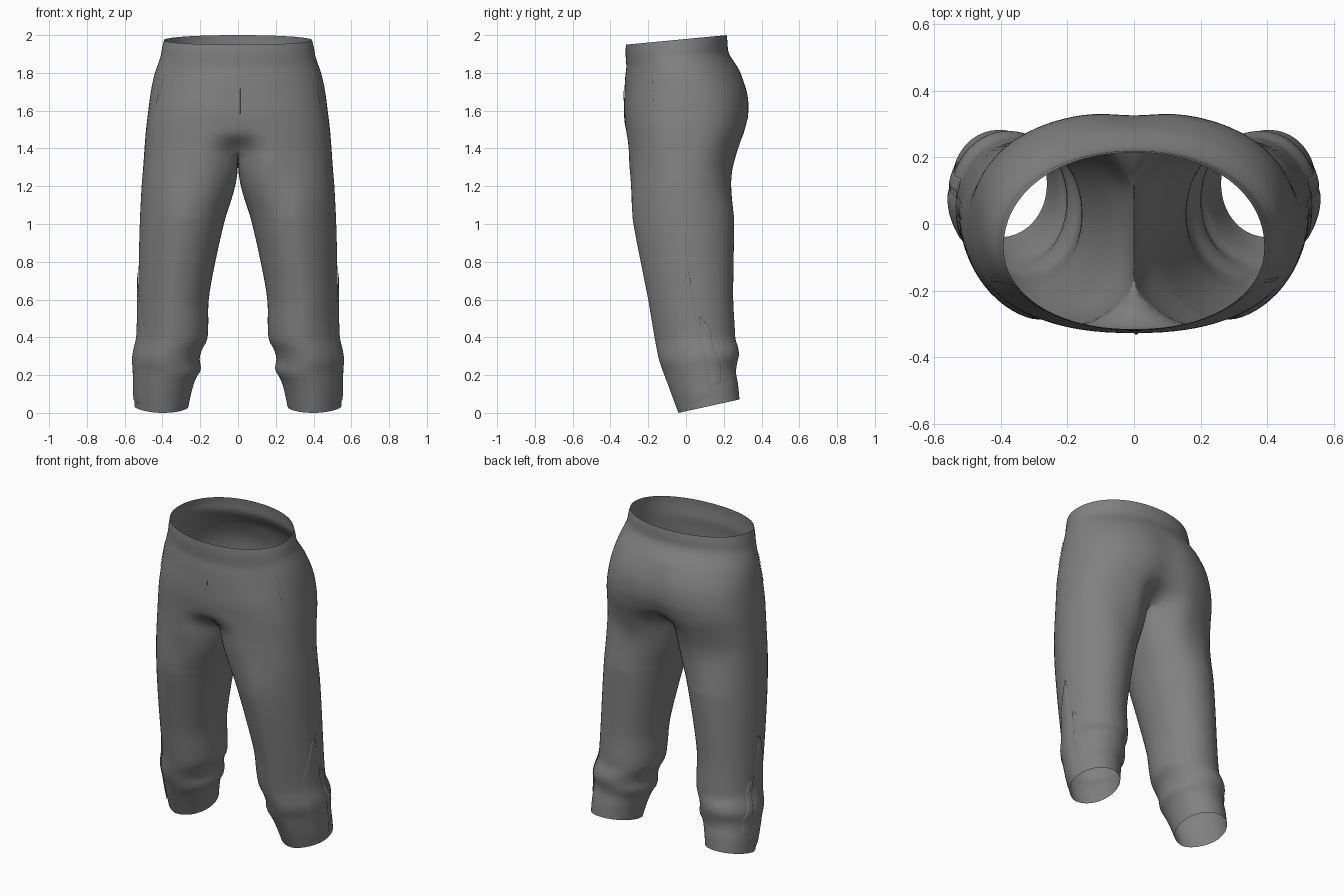
import bpy
import bmesh
import math
from mathutils import Vector
from mathutils.bvhtree import BVHTree

if "Cube" in bpy.data.objects:
    bpy.data.objects.remove(bpy.data.objects["Cube"])

OUTER, INNER = 48, 14          # points round the outside and inside of a leg
CROTCH, BLEND_END = 1.39, 1.0  # heights where the legs split and become round

# height, half width, y of widest point, front y, back y
TORSO = [(.95, .522, 0, -.285, .255), (1.2, .51, 0, -.31, .255), (1.3, .502, 0, -.318, .265),
         (1.4, .495, 0, -.32, .292), (1.5, .487, 0, -.324, .324), (1.6, .475, 0, -.328, .338),
         (1.7, .462, -.01, -.326, .33), (1.8, .443, -.03, -.322, .29),
         (1.87, .422, -.05, -.316, .245), (1.91, .410, -.06, -.318, .224),
         (1.96, .402, -.065, -.32, .22), (2.0, .392, -.07, -.318, .215)]
# height, inner x, outer x, front y, back y
LEG = [(0, .262, .548, -.04, .283), (.1, .243, .55, -.075, .275), (.17, .222, .55, -.10, .265),
       (.215, .197, .551, -.117, .268), (.28, .203, .555, -.14, .28), (.33, .19, .547, -.152, .275),
       (.38, .165, .535, -.162, .262), (.45, .158, .53, -.175, .258), (.6, .155, .528, -.20, .25),
       (.8, .12, .525, -.24, .252), (1.0, .075, .52, -.278, .255), (1.2, .024, .51, -.308, .255),
       (1.33, 0, .498, -.318, .268), (1.5, 0, .485, -.324, .31)]


def smooth(t):
    t = max(0, min(1, t))
    return t * t * (3 - 2 * t)


def sample(table, z):
    """Smooth curve through the rows of a table."""
    z = max(table[0][0], min(table[-1][0], z))
    i = next(k for k in range(len(table) - 1) if z <= table[k + 1][0])
    p, q = table[i], table[i + 1]
    a, b = table[max(i - 1, 0)], table[min(i + 2, len(table) - 1)]
    h = q[0] - p[0]
    t = (z - p[0]) / h
    out = []
    for c in range(1, 5):
        m0 = (q[c] - a[c]) / (q[0] - a[0]) * h
        m1 = (b[c] - p[c]) / (b[0] - p[0]) * h
        out.append((2*t**3 - 3*t*t + 1) * p[c] + (t**3 - 2*t*t + t) * m0
                   + (3*t*t - 2*t**3) * q[c] + (t**3 - t*t) * m1)
    return out


def power(v, n):
    return math.copysign(abs(v) ** (2 / n), v)


def torso_point(s, z):
    """s runs 0 to 1 from front centre, round the side, to back centre."""
    a, yc, yf, yb = sample(TORSO, z)
    ang = math.pi * (s - .5)
    n = 2.1 + .35 * smooth((1.85 - z) / .35)
    x = 0 if s in (0, 1) else a * power(math.cos(ang), n)
    sn = power(math.sin(ang), n)
    y = yc + sn * ((yb - yc) if sn > 0 else (yc - yf))
    # the centre seam turns under at the front and forms a cleft at the back
    dip = math.exp(-(x / .09) ** 2)
    zc = max(z, CROTCH)
    if sn > 0:
        y -= dip * (.012 * smooth((1.85 - zc) / .15) + .03 * smooth((1.62 - zc) / .2)
                    + .10 * smooth((1.50 - zc) / .13))
    else:
        y += dip * (.012 * smooth((1.56 - zc) / .12) + .10 * smooth((1.49 - zc) / .12))
    return Vector((x, y, z))


def leg_point(ang, z):
    xi, xo, yf, yb = sample(LEG, z)
    cx, cy = (xi + xo) / 2, (yf + yb) / 2
    c, s = math.cos(ang), math.sin(ang)
    # the front outer quarter is flatter, which gives the leg its front crease
    n = 1.7 if c > 0 and s < 0 else 2.05
    return Vector((cx + (xo - xi) / 2 * power(c, n), cy + (yb - yf) / 2 * power(s, n), z))


def tilt(p):
    """Raise the waist and hem towards the back."""
    q = p.copy()
    q.z += smooth((p.z - 1.6) / .4) * (p.y - .215) * .095
    q.z += max(0, 1 - p.z / .45) * (p.y + .04) * .22
    return q


# ---- half of the trousers ----
bm = bmesh.new()
torso_rings = []
for k in range(33):
    z = 2 - (2 - CROTCH) * k / 32
    torso_rings.append([bm.verts.new(tilt(torso_point(j / OUTER, z))) for j in range(OUTER + 1)])
for r0, r1 in zip(torso_rings, torso_rings[1:]):
    for j in range(OUTER):
        bm.faces.new((r0[j], r1[j], r1[j + 1], r0[j + 1]))

# crotch seam from back centre, underneath, to front centre
front_y, back_y = torso_point(0, CROTCH).y, torso_point(1, CROTCH).y
seam = []
for j in range(1, INNER):
    s = j / INNER
    seam.append(Vector((0, back_y + (front_y - back_y) * s,
                        CROTCH - .055 * math.sin(math.pi * s))))
ring = torso_rings[-1] + [bm.verts.new(p) for p in seam]
total = OUTER + INNER
spread = math.radians(145)


def leg_angle(j):
    if j <= OUTER:
        return -spread + 2 * spread * j / OUTER
    return spread + (2 * math.pi - 2 * spread) * (j - OUTER) / INNER


def blend_point(j, t):
    top = CROTCH if j <= OUTER else seam[j - OUTER - 1].z
    z = top + (BLEND_END - top) * t
    if j <= OUTER:
        base = torso_point(j / OUTER, z)
    else:
        base = seam[j - OUTER - 1].copy()
        base.z = z
    # points near the centre seam move to the round leg sooner than the outside
    near = 1 if j > OUTER else max(0, 1 - base.x / .2)
    w = smooth(t) * (1 - near) + math.sin(t * math.pi / 2) * near
    return base.lerp(leg_point(leg_angle(j), z), w)


legs = [[blend_point(j, k / 20) for j in range(total)] for k in range(1, 21)]
legs += [[leg_point(leg_angle(j), BLEND_END * (1 - k / 44)) for j in range(total)]
         for k in range(1, 45)]
for points in legs:
    new = [bm.verts.new(tilt(p)) for p in points]
    for j in range(total):
        n = (j + 1) % total
        bm.faces.new((ring[j], new[j], new[n], ring[n]))
    ring = new
# relax the crotch, leaving the centre seam on the mirror plane
soft = [v for v in bm.verts if 1.05 < v.co.z < 1.56 and v.co.x < .3]
for _ in range(5):
    bmesh.ops.smooth_vert(bm, verts=[v for v in soft if v.co.x > 1e-5], factor=.5,
                          use_axis_x=True, use_axis_y=True, use_axis_z=True)
bm.normal_update()
surface = BVHTree.FromBMesh(bm)

cloth = bpy.data.materials.new("grey_cloth")
cloth.diffuse_color = (.22, .22, .22, 1)
cloth.use_nodes = True
cloth.node_tree.nodes["Principled BSDF"].inputs["Base Color"].default_value = cloth.diffuse_color


def finish(bm, name, mirrored=True):
    mesh = bpy.data.meshes.new(name)
    bm.to_mesh(mesh)
    bm.free()
    mesh.materials.append(cloth)
    ob = bpy.data.objects.new(name, mesh)
    bpy.context.collection.objects.link(ob)
    if mirrored:
        mod = ob.modifiers.new("mirror", 'MIRROR')
        mod.merge_threshold = .0005
    bpy.ops.object.select_all(action='DESELECT')
    ob.select_set(True)
    bpy.context.view_layer.objects.active = ob
    bpy.ops.object.shade_smooth_by_angle(angle=math.radians(60))


finish(bm, "trousers")


def edge_at(line, z):
    for (u0, z0), (u1, z1) in zip(line, line[1:]):
        if z0 <= z <= z1:
            return u0 + (u1 - u0) * (z - z0) / (z1 - z0)
    return line[-1][0]


def panel(name, left, right, side, mirrored=True, lift=.007):
    """Thin cloth piece laid on the surface between two edges, each (across, height)."""
    bm = bmesh.new()
    rows = []
    for k in range(25):
        row = []
        for i in range(9):
            v, c = k / 24, i / 8
            zl = left[0][1] + (left[-1][1] - left[0][1]) * v
            zr = right[0][1] + (right[-1][1] - right[0][1]) * v
            u = edge_at(left, zl) * (1 - c) + edge_at(right, zr) * c
            z = zl * (1 - c) + zr * c
            origin = Vector((2, u, z)) if side else Vector((u, -2, z))
            aim = Vector((-1, 0, 0)) if side else Vector((0, 1, 0))
            hit, normal, _, _ = surface.ray_cast(origin, aim)
            if normal.dot(aim) > 0:
                normal = -normal
            # the rim is tucked into the surface
            rim = i in (0, 8) or k in (0, 24)
            row.append(bm.verts.new(hit + normal * (lift if not rim else lift * .6)))
        rows.append(row)
    for a, b in zip(rows, rows[1:]):
        for i in range(8):
            bm.faces.new((a[i], a[i + 1], b[i + 1], b[i]))
    finish(bm, name, mirrored)


# ankle gusset, zip flap, pocket welts and fly seam
panel("ankle_gusset", [(0, .04), (-.055, .3), (-.07, .45), (.008, .745)],
      [(.135, .08), (.137, .15), (.075, .42), (.014, .745)], True)
panel("ankle_flap", [(.137, .14), (.115, .3), (.068, .51)],
      [(.185, .16), (.183, .27), (.145, .33), (.13, .44), (.075, .51)], True)
panel("pocket_welt", [(.425, 1.63), (.388, 1.8)], [(.434, 1.63), (.397, 1.8)], False, lift=.004)
panel("fly_seam", [(.002, 1.58), (.002, 1.72)], [(.012, 1.58), (.012, 1.72)], False, False, .004)
